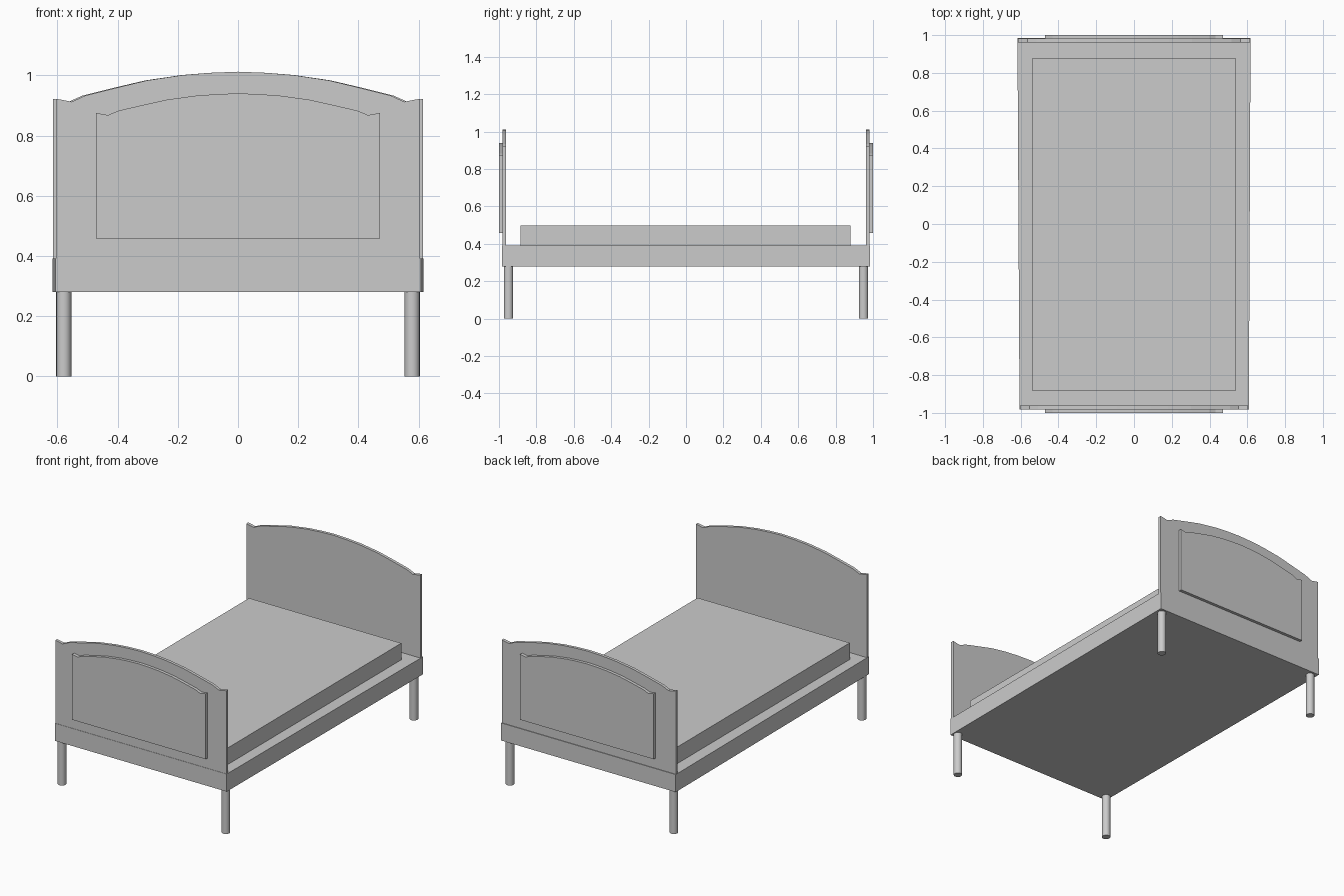
import bpy, bmesh

if "Cube" in bpy.data.objects:
    bpy.data.objects.remove(bpy.data.objects["Cube"])

grey = bpy.data.materials.new("plain grey")
grey.diffuse_color = (0.6, 0.6, 0.6, 1)
grey.use_nodes = True
grey.node_tree.nodes["Principled BSDF"].inputs["Base Color"].default_value = grey.diffuse_color


def finish(name, bm):
    bmesh.ops.recalc_face_normals(bm, faces=bm.faces)
    me = bpy.data.meshes.new(name)
    bm.to_mesh(me)
    bm.free()
    me.materials.append(grey)
    ob = bpy.data.objects.new(name, me)
    bpy.context.collection.objects.link(ob)
    return ob


def extrude_outline(name, pts, offset):
    """Fill a 3D outline and extrude it by an offset."""
    bm = bmesh.new()
    face = bm.faces.new([bm.verts.new(p) for p in pts])
    ext = bmesh.ops.extrude_face_region(bm, geom=[face], use_keep_orig=True)
    verts = [g for g in ext["geom"] if isinstance(g, bmesh.types.BMVert)]
    bmesh.ops.translate(bm, verts=verts, vec=offset)
    return finish(name, bm)


def crest_outline(half_w, bottom, shoulder, top, y):
    """Arched board outline with a small notch at each shoulder."""
    rise = top - shoulder
    # fraction of half width, fraction of rise
    half = [(1.0, 0.0), (0.975, -0.03), (0.915, -0.11), (0.84, 0.12), (0.65, 0.44),
            (0.5, 0.68), (0.3, 0.88), (0.15, 0.96)]
    right = [(half_w * u, y, shoulder + rise * v) for u, v in half]
    left = [(-x, yy, z) for x, yy, z in reversed(right)]
    return ([(-half_w, y, bottom), (half_w, y, bottom)] + right
            + [(0, y, top)] + left)


# bed frame, a touch wider at the head end
extrude_outline("bed_frame", [(-0.606, -0.983, 0.28), (0.608, -0.983, 0.28),
                              (0.617, 0.985, 0.28), (-0.617, 0.985, 0.28)],
                (0, 0, 0.112))

# mattress
extrude_outline("mattress", [(-0.538, -0.885, 0.385), (0.538, -0.885, 0.385),
                             (0.538, 0.88, 0.385), (-0.538, 0.88, 0.385)],
                (0, 0, 0.113))

# end boards with raised outer panels, and legs
for end, s, w in (("foot", -1, 0.604), ("head", 1, 0.615)):
    extrude_outline(end + "board", crest_outline(w, 0.375, 0.922, 1.012, s * 0.981),
                    (0, -s * 0.019, 0))
    extrude_outline(end + "board_panel", crest_outline(0.472, 0.457, 0.875, 0.94, s * 1.0),
                    (0, -s * 0.021, 0))
    for side, t in (("left", -1), ("right", 1)):
        bpy.ops.mesh.primitive_cylinder_add(vertices=20, radius=0.025, depth=0.285,
                                            location=(t * 0.579, s * 0.949, 0.1425))
        leg = bpy.context.object
        leg.name = end + "_leg_" + side
        leg.data.materials.append(grey)
        bpy.ops.object.shade_smooth_by_angle()
